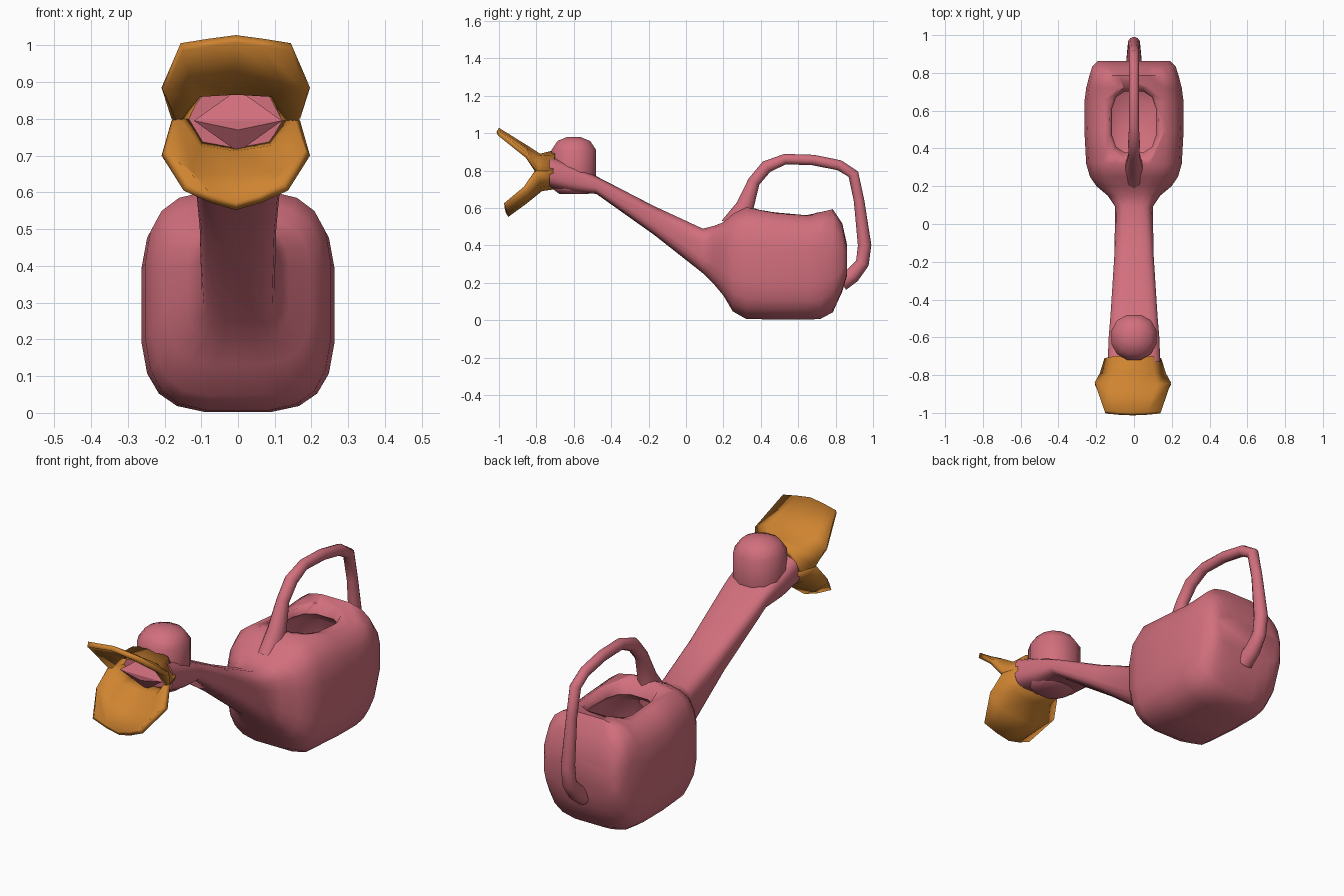
import bpy, bmesh, math
from mathutils import Vector

cube = bpy.data.objects.get("Cube")
if cube:
    bpy.data.objects.remove(cube, do_unlink=True)


def material(name, rgb):
    m = bpy.data.materials.new(name)
    m.use_nodes = True
    m.diffuse_color = (*rgb, 1)
    m.node_tree.nodes["Principled BSDF"].inputs["Base Color"].default_value = (*rgb, 1)
    return m


PINK = material("flamingo pink", (0.64, 0.16, 0.205))
ORANGE = material("beak orange", (0.62, 0.23, 0.03))
GREY = material("eye grey", (0.56, 0.6, 0.6))


def finish(bm, name, mat, angle=60):
    mesh = bpy.data.meshes.new(name)
    bm.to_mesh(mesh)
    bm.free()
    mesh.materials.append(mat)
    obj = bpy.data.objects.new(name, mesh)
    bpy.context.collection.objects.link(obj)
    activate(obj)
    bpy.ops.object.shade_smooth_by_angle(angle=math.radians(angle))
    return obj


def activate(obj):
    bpy.ops.object.select_all(action="DESELECT")
    obj.select_set(True)
    bpy.context.view_layer.objects.active = obj


def loft(name, rings, mat, angle=60):
    """Skin a list of equal-length closed rings and cap both ends."""
    bm = bmesh.new()
    rows = [[bm.verts.new(p) for p in ring] for ring in rings]
    n = len(rows[0])
    for a, b in zip(rows, rows[1:]):
        for i in range(n):
            j = (i + 1) % n
            bm.faces.new((a[i], a[j], b[j], b[i]))
    bm.faces.new(rows[0])
    bm.faces.new(rows[-1])
    bmesh.ops.recalc_face_normals(bm, faces=bm.faces)
    return finish(bm, name, mat, angle)


def superellipse(rx, ry, power, n):
    pts = []
    for i in range(n):
        a = math.tau * (i + 0.5) / n
        c, s = math.cos(a), math.sin(a)
        pts.append((math.copysign(abs(c) ** (2 / power), c) * rx,
                    math.copysign(abs(s) ** (2 / power), s) * ry))
    return pts


# Can body and neck in one skin: y, lowest z, highest z, half width
stations = [
    (-0.73, 0.71, 0.88, 0.14), (-0.6, 0.68, 0.83, 0.135), (-0.48, 0.675, 0.77, 0.125),
    (-0.17, 0.455, 0.61, 0.105), (0.09, 0.25, 0.49, 0.10), (0.15, 0.19, 0.505, 0.14),
    (0.2, 0.13, 0.525, 0.20), (0.25, 0.045, 0.57, 0.235), (0.32, 0.005, 0.605, 0.255),
    (0.5, 0.0, 0.585, 0.265), (0.65, 0.0, 0.57, 0.264), (0.72, 0.005, 0.58, 0.255),
    (0.785, 0.04, 0.595, 0.238), (0.835, 0.15, 0.52, 0.222), (0.862, 0.24, 0.40, 0.195)]
body = loft("can_body_and_neck", [
    [(x, y, (lo + hi) / 2 + z) for x, z in superellipse(w, (hi - lo) / 2, 3.4, 20)]
    for y, lo, hi, w in stations], PINK)

# Hollow with a narrow mouth: z, half width, half length
hollow = [(0.7, 0.17, 0.23), (0.6, 0.14, 0.195), (0.53, 0.12, 0.165),
          (0.46, 0.2, 0.25), (0.12, 0.2, 0.25), (0.05, 0.14, 0.2)]
cutter = loft("hollow_cutter", [
    [(x, y + 0.54, z) for x, y in superellipse(w, l, 3, 12)] for z, w, l in hollow], PINK)
cutter.hide_render = True
cut = body.modifiers.new("hollow", "BOOLEAN")
cut.operation = "DIFFERENCE"
cut.solver = "EXACT"
cut.object = cutter
activate(body)
bpy.ops.object.modifier_apply(modifier=cut.name)
bpy.data.objects.remove(cutter, do_unlink=True)

# Handle: y, z, radius along the arch
arch = [
    (0.27, 0.5, 0.085), (0.315, 0.61, 0.048), (0.363, 0.74, 0.033), (0.43, 0.82, 0.034),
    (0.53, 0.861, 0.028), (0.68, 0.856, 0.028), (0.82, 0.828, 0.028), (0.895, 0.78, 0.029),
    (0.925, 0.64, 0.028), (0.955, 0.4, 0.036), (0.943, 0.305, 0.036),
    (0.89, 0.24, 0.042), (0.83, 0.2, 0.046)]
path = [Vector((0, y, z)) for y, z, r in arch]
rings = []
for i, (p, (y, z, r)) in enumerate(zip(path, arch)):
    tangent = (path[min(i + 1, len(path) - 1)] - path[max(i - 1, 0)]).normalized()
    side = Vector((1, 0, 0))
    up = side.cross(tangent)
    width = min(r, 0.055) * 0.95
    rings.append([p + side * a + up * b for a, b in superellipse(width, r, 2, 10)])
loft("handle", rings, PINK)

# Head: z, centre y, radius
skull = [(0.675, -0.6, 0.08), (0.7, -0.6, 0.115), (0.78, -0.6, 0.123), (0.91, -0.6, 0.123),
         (0.958, -0.6, 0.09), (0.98, -0.6, 0.035)]
loft("head", [[(x, cy + y, z) for x, y in superellipse(r, r, 2.2, 12)]
              for z, cy, r in skull], PINK)

# Throat wedge inside the mouth
bm = bmesh.new()
for p in [(0, -0.73, 0.88), (0, -0.74, 0.71), (0.12, -0.785, 0.795), (-0.12, -0.785, 0.795),
          (0, -0.785, 0.77), (0, -0.68, 0.8)]:
    bm.verts.new(p)
bmesh.ops.convex_hull(bm, input=bm.verts)
finish(bm, "throat", PINK, 30)


# Beak halves: each row runs centre, shoulder, edge and is mirrored across x
def beak(name, rows, upper):
    bm = bmesh.new()
    grid = []
    for row in rows:
        left = [(-x, y, z) for x, y, z in reversed(row[1:])]
        grid.append([bm.verts.new(p) for p in left + row])
    for a, b in zip(grid, grid[1:]):
        for i in range(len(a) - 1):
            face = [a[i], a[i + 1], b[i + 1], b[i]]
            bm.faces.new(face[::-1] if upper else face)
    obj = finish(bm, name, ORANGE, 45)
    shell = obj.modifiers.new("thickness", "SOLIDIFY")
    shell.thickness = 0.025
    shell.offset = -1
    obj.location.x = -0.006


beak("upper_beak", [
    [(0, -0.7, 0.91), (0.1, -0.7, 0.885), (0.15, -0.71, 0.8)],
    [(0, -0.78, 0.89), (0.11, -0.785, 0.88), (0.175, -0.79, 0.8)],
    [(0, -0.85, 0.935), (0.13, -0.85, 0.92), (0.202, -0.84, 0.885)],
    [(0, -1.0, 1.028), (0.075, -0.997, 1.018), (0.15, -0.99, 1.006)]], True)
beak("lower_beak", [
    [(0, -0.7, 0.7), (0.1, -0.7, 0.72), (0.15, -0.71, 0.795)],
    [(0, -0.77, 0.69), (0.11, -0.78, 0.71), (0.175, -0.79, 0.795)],
    [(0, -0.85, 0.625), (0.13, -0.85, 0.64), (0.202, -0.85, 0.7)],
    [(0, -0.95, 0.552), (0.07, -0.957, 0.572), (0.142, -0.965, 0.605)]], False)

# Eyes: thin square frames with an open centre
for label, s in (("left", 1), ("right", -1)):
    bm = bmesh.new()
    x = s * 0.124
    quad = [bm.verts.new((x, -0.61 + a * 0.037, 0.88 + b * 0.036))
            for a, b in ((-1, -1), (1, -1), (1, 1), (-1, 1))]
    face = bm.faces.new(quad if s > 0 else quad[::-1])
    bmesh.ops.inset_region(bm, faces=[face], thickness=0.022)
    bmesh.ops.delete(bm, geom=[face], context="FACES")
    eye = finish(bm, label + "_eye", GREY, 30)
    plate = eye.modifiers.new("thickness", "SOLIDIFY")
    plate.thickness = 0.009
    plate.offset = 1
